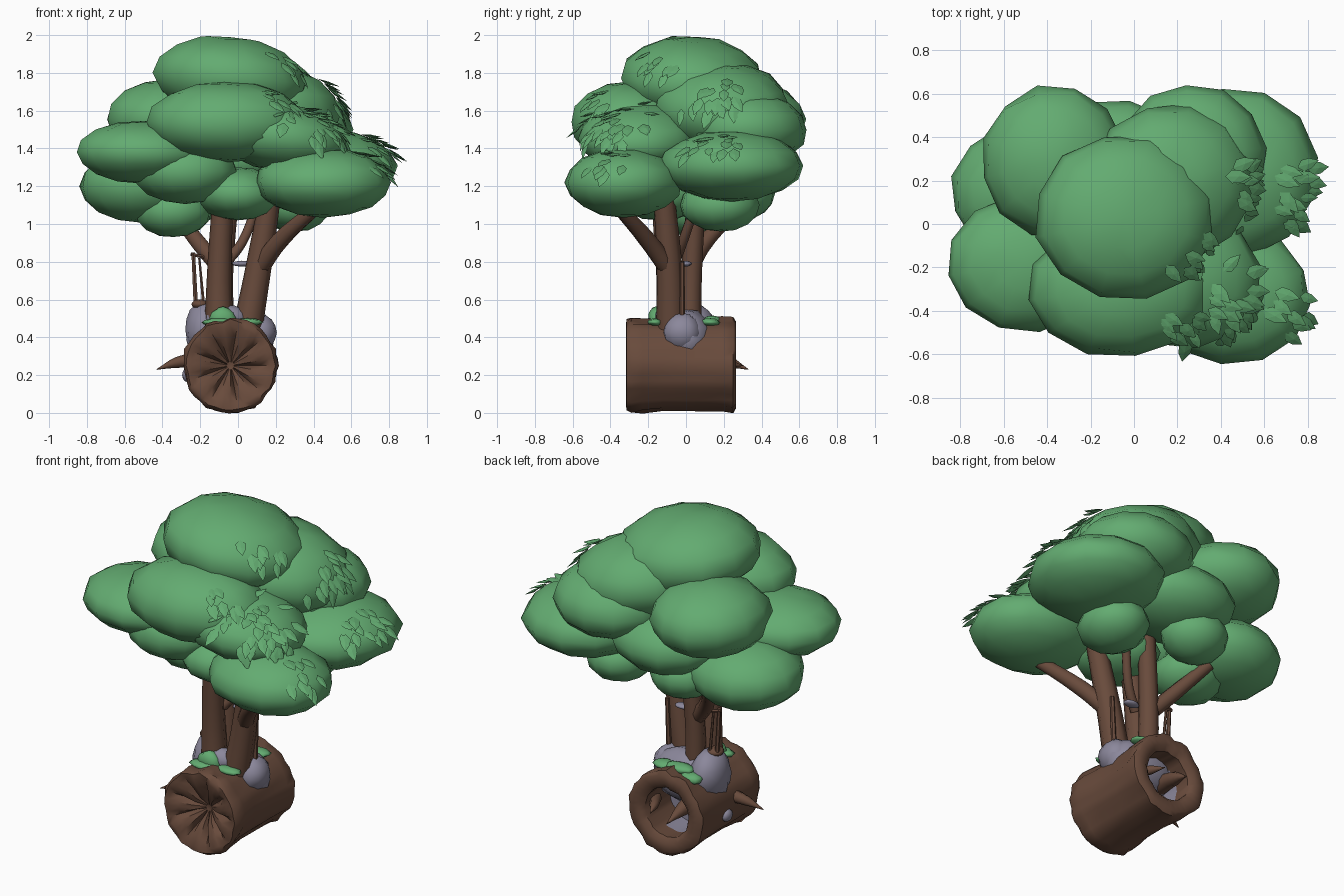
import bpy, bmesh, math, random
from mathutils import Vector, Matrix

random.seed(4)
if "Cube" in bpy.data.objects:
    bpy.data.objects.remove(bpy.data.objects["Cube"])


def material(name, rgb):
    m = bpy.data.materials.new(name)
    m.use_nodes = True
    m.diffuse_color = (*rgb, 1)
    m.node_tree.nodes["Principled BSDF"].inputs["Base Color"].default_value = (*rgb, 1)
    return m


GREEN = material("leaf green", (0.125, 0.41, 0.165))
BROWN = material("bark brown", (0.14, 0.07, 0.045))
GREY = material("stone grey", (0.26, 0.245, 0.33))


def finish(name, bm, mats, smooth=True):
    bmesh.ops.recalc_face_normals(bm, faces=bm.faces)
    me = bpy.data.meshes.new(name)
    bm.to_mesh(me)
    bm.free()
    for m in mats:
        me.materials.append(m)
    for p in me.polygons:
        p.use_smooth = smooth
    ob = bpy.data.objects.new(name, me)
    bpy.context.collection.objects.link(ob)
    return ob


def smooth_by_angle(ob, degrees):
    bpy.ops.object.select_all(action="DESELECT")
    ob.select_set(True)
    bpy.context.view_layer.objects.active = ob
    bpy.ops.object.shade_smooth_by_angle(angle=math.radians(degrees))


def blob(name, centre, radii, mat, wobble=0.025, seg=12, rings=8, lean=(0, 0)):
    """Lumpy low-poly ellipsoid, sheared up or down along x and y by lean."""
    bm = bmesh.new()
    bmesh.ops.create_uvsphere(bm, u_segments=seg, v_segments=rings, radius=1)
    bmesh.ops.rotate(bm, verts=bm.verts, matrix=Matrix.Rotation(random.random(), 3, "Z"))
    for v in bm.verts:
        k = 1.015 + random.uniform(-wobble, wobble)
        d = Vector([r * k * a for r, a in zip(radii, v.co)])
        d.z += d.x * lean[0] + d.y * lean[1]
        v.co = Vector(centre) + d
    return finish(name, bm, [mat])


def tube(name, points, mat, sides=2):
    """Tapered tube through (x, y, z, radius) points."""
    cu = bpy.data.curves.new(name, "CURVE")
    cu.dimensions = "3D"
    cu.bevel_depth = 1
    cu.bevel_resolution = sides
    cu.resolution_u = 4
    cu.use_fill_caps = True
    sp = cu.splines.new("BEZIER")
    sp.bezier_points.add(len(points) - 1)
    for bp, p in zip(sp.bezier_points, points):
        bp.co = p[:3]
        bp.radius = p[3]
        bp.handle_left_type = bp.handle_right_type = "AUTO"
    cu.materials.append(mat)
    ob = bpy.data.objects.new(name, cu)
    bpy.context.collection.objects.link(ob)
    bpy.ops.object.select_all(action="DESELECT")
    ob.select_set(True)
    bpy.context.view_layer.objects.active = ob
    bpy.ops.object.convert(target="MESH")
    smooth_by_angle(bpy.context.object, 50)


# Canopy: overlapping flattened puffs
PUFFS = {
    "crown": ((-0.04, 0.03, 1.765), (0.41, 0.38, 0.225)),
    "crown_back": ((0.17, 0.19, 1.62), (0.38, 0.36, 0.23)),
    "upper_back_right": ((-0.37, 0.29, 1.555), (0.33, 0.345, 0.205)),
    "upper_back_left": ((0.27, 0.32, 1.5), (0.33, 0.32, 0.2)),
    "upper_front": ((-0.06, -0.3, 1.54), (0.42, 0.31, 0.21)),
    "upper_front_left": ((0.22, -0.25, 1.46), (0.36, 0.32, 0.18)),
    "middle_right": ((-0.5, -0.18, 1.38), (0.355, 0.31, 0.165)),
    "middle_left": ((0.47, 0.24, 1.31), (0.37, 0.38, 0.185)),
    "lower_right": ((-0.51, 0.15, 1.2), (0.33, 0.31, 0.19)),
    "lower_front_left": ((0.45, -0.33, 1.22), (0.36, 0.31, 0.18)),
    "middle_back": ((-0.08, 0.27, 1.34), (0.34, 0.3, 0.18)),
    "middle_front": ((-0.28, -0.2, 1.28), (0.28, 0.25, 0.17)),
    "bottom_right": ((-0.34, 0.05, 1.07), (0.2, 0.19, 0.14)),
    "bottom_front": ((0.0, -0.14, 1.16), (0.22, 0.24, 0.14)),
    "bottom_back": ((0.3, 0.18, 1.1), (0.19, 0.21, 0.14)),
    "bottom_rear": ((-0.19, 0.29, 1.16), (0.19, 0.18, 0.14)),
}
LEANS = {"crown": (-0.08, -0.04), "crown_back": (-0.1, 0.0), "upper_front_left": (-0.12, 0.0)}
for name, (c, r) in PUFFS.items():
    blob("canopy_" + name, c, r, GREEN, lean=LEANS.get(name, (0, 0)))


def leaf_cluster(name, puff, aim, count, spread):
    """Loose pointed leaves lying on one puff around a direction."""
    c, r = (Vector(v) for v in PUFFS[puff])
    lean = LEANS.get(puff, (0, 0))
    bm = bmesh.new()
    shape = [(0, 0, 0.02), (.25, .25, .05), (.6, .22, .1), (1, 0, .16), (.6, -.22, .1), (.25, -.25, .05)]
    for _ in range(count):
        d = (Vector(aim).normalized() + Vector([random.uniform(-spread, spread) for _ in range(3)])).normalized()
        off = Vector([a * b for a, b in zip(r, d)])
        p = c + off + Vector((0, 0, off.x * lean[0] + off.y * lean[1]))
        n = Vector([a / b for a, b in zip(d, r)]).normalized()
        down = Vector((d.x, d.y, -0.8)) + Vector((random.uniform(-.4, .4), random.uniform(-.4, .4), 0))
        t = (down - n * down.dot(n)).normalized()
        s = n.cross(t)
        k = random.uniform(0.09, 0.13)
        rim = [bm.verts.new(p + k * (t * a + s * b + n * h)) for a, b, h in shape]
        for height in (0.13, 0.0):
            mid = bm.verts.new(p + k * (t * 0.5 + n * height))
            for i in range(6):
                bm.faces.new((mid, rim[i], rim[(i + 1) % 6]))
    finish(name, bm, [GREEN], smooth=False)


leaf_cluster("leaves_crown", "crown", (0.7, -0.5, 0.45), 10, 0.4)
leaf_cluster("leaves_back", "crown_back", (0.9, -0.25, 0.5), 18, 0.45)
leaf_cluster("leaves_front", "upper_front_left", (0.45, -0.4, 0.6), 34, 0.65)
leaf_cluster("leaves_upper", "upper_front", (0.65, -0.4, 0.6), 10, 0.35)
leaf_cluster("leaves_middle", "middle_left", (0.6, -0.3, 0.6), 18, 0.45)
leaf_cluster("leaves_lower", "lower_front_left", (0.7, -0.2, 0.6), 9, 0.35)

# Log: lathed along y, puckered front end, hollow back end
AX, AZ, SEG = -0.04, 0.25, 36
ridge = [random.uniform(-0.03, 0.02) + 0.025 * (i % 3 == 0) for i in range(SEG)]
RINGS = [(-0.22, 0.02, 0), (-0.26, 0.08, .4), (-0.295, 0.15, .3), (-0.315, 0.205, .15), (-0.315, 0.235, 0),
         (-0.29, 0.25, 0), (-0.23, 0.243, 0), (-0.12, 0.236, 0), (0.06, 0.236, 0), (0.19, 0.243, 0),
         (0.25, 0.247, 0), (0.265, 0.225, 0), (0.265, 0.175, 0), (0.24, 0.145, 0), (0.14, 0.15, 0), (0.0, 0.15, 0)]
bm = bmesh.new()
loops = []
for y, r, star in RINGS:
    loop = []
    for i in range(SEG):
        a = 2 * math.pi * i / SEG
        fold = star * (0.1 if i % 4 == 0 else -0.02)
        end = 0.04 if abs(r - 0.247) < 0.005 else 0.012
        k = r * (1 + ridge[i] + random.uniform(-end, end))
        loop.append(bm.verts.new((AX + k * math.cos(a), y + fold, AZ + k * math.sin(a))))
    loops.append(loop)
for j in range(len(loops) - 1):
    for i in range(SEG):
        n = (i + 1) % SEG
        f = bm.faces.new((loops[j][i], loops[j][n], loops[j + 1][n], loops[j + 1][i]))
        # stone shows through deep inside, along one wall
        f.material_index = int(j == 14 and SEG // 3 < i < SEG * 5 // 6)
bm.faces.new(loops[0])
bm.faces.new(loops[-1]).material_index = 1
smooth_by_angle(finish("hollow_log", bm, [BROWN, GREY]), 50)

# Thorns
for name, pts in {
    "thorn_side": [(-0.24, -0.1, 0.28, 0.04), (-0.33, -0.11, 0.265, 0.028), (-0.43, -0.13, 0.23, 0.002)],
    "thorn_hollow": [(-0.14, 0.04, 0.31, 0.055), (-0.12, 0.2, 0.28, 0.04), (-0.1, 0.33, 0.23, 0.002)],
    "thorn_rim": [(0.12, 0.12, 0.25, 0.035), (0.06, 0.22, 0.26, 0.025), (0.03, 0.3, 0.25, 0.002)],
}.items():
    tube(name, pts, BROWN)

# Stones draped over the log
for name, c, r, mat in [
    ("stone_saddle", (-0.04, 0.01, 0.39), (0.238, 0.14, 0.155), GREY),
    ("stone_right", (-0.18, 0.02, 0.44), (0.1, 0.14, 0.145), GREY),
    ("stone_left", (0.115, -0.02, 0.425), (0.09, 0.1, 0.1), GREY),
    ("stone_front", (-0.06, -0.1, 0.5), (0.11, 0.07, 0.07), GREY),
    ("stone_side", (-0.27, -0.01, 0.2), (0.025, 0.04, 0.035), GREY),
    ("stone_between_trunks", (0.02, 0.0, 0.79), (0.05, 0.03, 0.015), GREY),
    ("stone_cap", (-0.2, 0.0, 0.575), (0.045, 0.05, 0.025), BROWN),
]:
    blob(name, c, r, mat, 0.04, 12, 8)

# Moss
for i, (c, r) in enumerate([
    ((-0.08, -0.16, 0.5), (0.07, 0.04, 0.06)), ((-0.1, -0.18, 0.48), (0.09, 0.05, 0.022)),
    ((0.05, -0.16, 0.48), (0.08, 0.045, 0.02)), ((-0.06, 0.14, 0.49), (0.09, 0.05, 0.025)),
    ((-0.15, 0.16, 0.46), (0.07, 0.05, 0.03)), ((0.05, 0.13, 0.48), (0.07, 0.05, 0.022)),
]):
    blob(f"moss_{i + 1}", c, r, GREEN, 0.08, 10, 6)

# Trunks and branches
for name, pts in {
    "trunk_right": [(-0.1, -0.08, 0.42, 0.078), (-0.1, -0.09, 0.7, 0.066), (-0.08, -0.13, 1.15, 0.055)],
    "trunk_left": [(0.045, -0.08, 0.42, 0.08), (0.1, -0.085, 0.72, 0.07), (0.18, -0.12, 1.2, 0.055)],
    "trunk_back": [(-0.08, 0.02, 0.42, 0.06), (-0.08, 0.03, 0.75, 0.055), (-0.04, 0.06, 1.2, 0.05)],
    "branch_left": [(0.11, -0.09, 0.76, 0.05), (0.22, -0.2, 0.91, 0.047), (0.42, -0.36, 1.09, 0.035)],
    "branch_right": [(-0.09, 0.02, 0.76, 0.045), (-0.2, 0.09, 0.89, 0.044), (-0.33, 0.25, 1.06, 0.035)],
    "twig_middle": [(-0.06, -0.06, 0.8, 0.03), (0.02, -0.02, 0.9, 0.027), (0.1, 0.05, 1.1, 0.025)],
}.items():
    tube(name, pts, BROWN)

# Thin posts beside the trunks
for name, pts in {
    "post_right": [(-0.22, 0.02, 0.5, 0.014), (-0.237, 0.02, 0.85, 0.011)],
    "post_right_inner": [(-0.18, 0.03, 0.55, 0.009), (-0.205, 0.03, 0.82, 0.007)],
    "post_right_bar": [(-0.25, 0.02, 0.84, 0.011), (-0.18, 0.03, 0.825, 0.009)],
    "post_left": [(0.125, -0.02, 0.44, 0.016), (0.14, -0.02, 0.8, 0.012)],
}.items():
    tube(name, pts, BROWN, 1)
